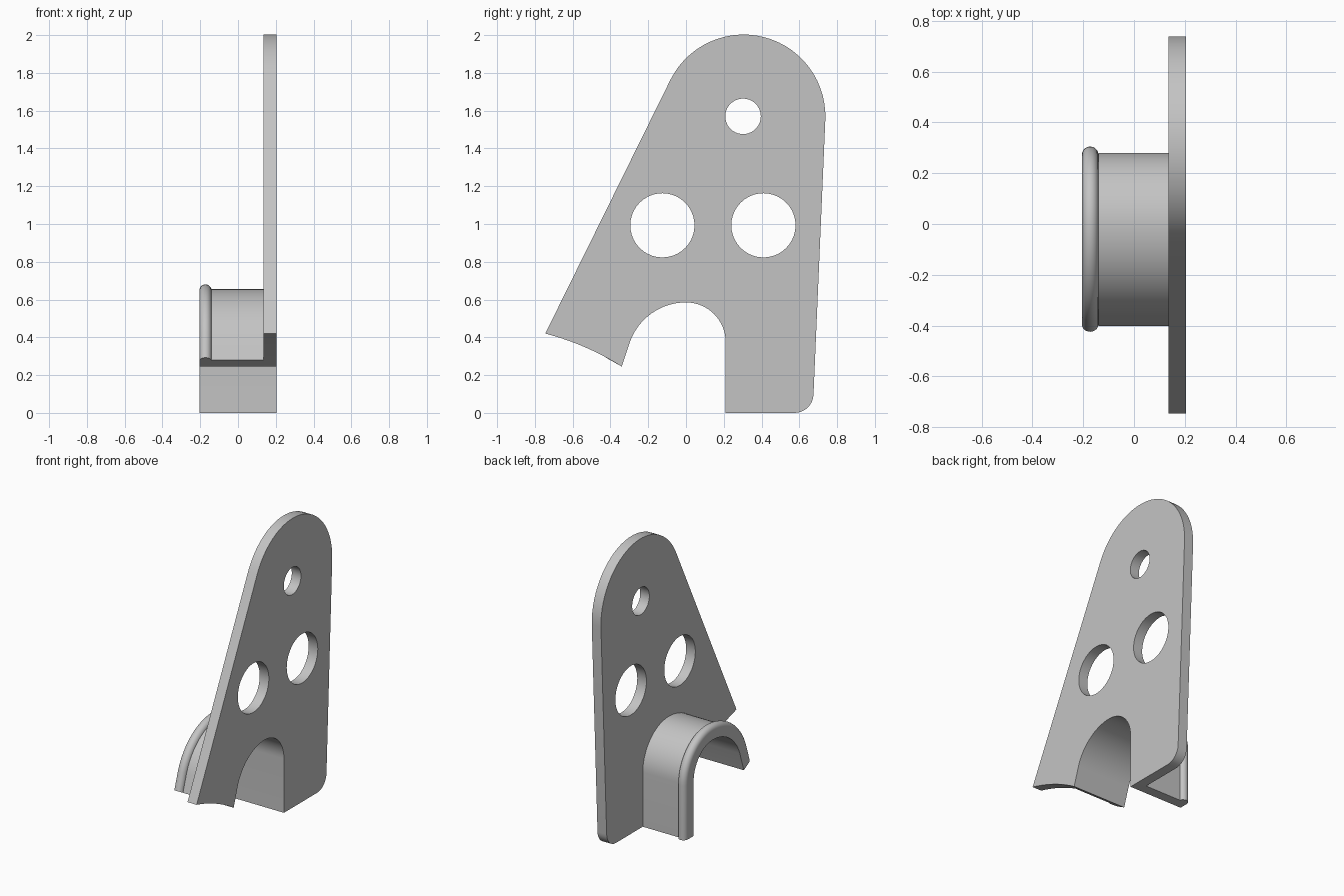
import bpy, bmesh
from math import sin, cos, radians, pi
from mathutils import Vector

default = bpy.data.objects.get("Cube")
if default:
    bpy.data.objects.remove(default, do_unlink=True)

grey = bpy.data.materials.new("plain grey")
grey.use_nodes = True
colour = (0.55, 0.55, 0.55, 1)
grey.diffuse_color = colour
grey.node_tree.nodes["Principled BSDF"].inputs["Base Color"].default_value = colour

PLATE_IN, PLATE_OUT, RIM = 0.135, 0.205, -0.205


def arc(cy, cz, r, start, end, steps):
    """Points on a circle in the y-z plane, angles in degrees."""
    angles = [radians(start + (end - start) * i / steps) for i in range(steps + 1)]
    return [(cy + r * cos(a), cz + r * sin(a)) for a in angles]


def finish(bm, name):
    bmesh.ops.recalc_face_normals(bm, faces=bm.faces[:])
    mesh = bpy.data.meshes.new(name)
    bm.to_mesh(mesh)
    bm.free()
    mesh.materials.append(grey)
    obj = bpy.data.objects.new(name, mesh)
    bpy.context.collection.objects.link(obj)
    bpy.ops.object.select_all(action='DESELECT')
    obj.select_set(True)
    bpy.context.view_layer.objects.active = obj
    bpy.ops.object.shade_smooth_by_angle(angle=radians(30))
    return obj


# Inner line of the arched opening, from the foot over the top to the front end
arch = [(0.21, 0)]
arch += arc(0, 0.375, 0.21, 0, 90, 16)
arch += arc(0, 0.27, 0.315, 90, 160, 16)[1:]
arch += [(-0.34, 0.245)]

# Plate outline: arch, curved lower front edge, rounded top, rounded heel
a, b = Vector(arch[-1]), Vector((-0.745, 0.42))
bulge = Vector((0.4, 0.92)) * 0.017
lower_edge = [tuple(a.lerp(b, t) + bulge * 4 * t * (1 - t))
              for t in [i / 10 for i in range(1, 11)]]
outline = arch + lower_edge
outline += arc(0.305, 1.57, 0.433, 153.4, -2, 28)
outline += arc(0.575, 0.1, 0.1, -2, -90, 8)

holes = [arc(y, z, r, 0, 360, 40)[:-1]
         for y, z, r in ((-0.125, 0.993, 0.17), (0.41, 0.993, 0.17), (0.302, 1.57, 0.094))]

bm = bmesh.new()
for loop in [outline] + holes:
    verts = [bm.verts.new((PLATE_IN, y, z)) for y, z in loop]
    for i, v in enumerate(verts):
        bm.edges.new((v, verts[i - 1]))
bmesh.ops.triangle_fill(bm, edges=bm.edges[:], use_beauty=True, normal=(1, 0, 0))
out = bmesh.ops.extrude_face_region(bm, geom=bm.faces[:], use_keep_orig=True)
moved = [g for g in out["geom"] if isinstance(g, bmesh.types.BMVert)]
bmesh.ops.translate(bm, verts=moved, vec=(PLATE_OUT - PLATE_IN, 0, 0))
finish(bm, "side_plate")

# Sleeve section as (x, distance outward from the arch), ending in a rounded bead
bead_r = 0.0325
section = [(PLATE_IN, 0), (PLATE_IN, 0.07), (RIM + 2 * bead_r, 0.07)]
section += arc(RIM + bead_r, 0.0625, bead_r, 0, 180, 10)
section += [(RIM, 0)]

# Outward direction at each arch point; the front end follows the plate's lower edge
normals = []
for i in range(len(arch)):
    before, after = arch[max(i - 1, 0)], arch[min(i + 1, len(arch) - 1)]
    d = (Vector(after) - Vector(before)).normalized()
    normals.append(Vector((d.y, -d.x)))
normals[0] = normals[1] = Vector((1, 0))
normals[-2] = Vector((cos(radians(160)), sin(radians(160))))
normals[-1] = Vector((-0.886, 0.5))

bm = bmesh.new()
rings = [[bm.verts.new((x, p[0] + n.x * d, p[1] + n.y * d)) for x, d in section]
         for p, n in zip(arch, normals)]
for r0, r1 in zip(rings, rings[1:]):
    for j in range(1, len(section)):
        bm.faces.new((r0[j], r1[j], r1[j - 1], r0[j - 1]))
    bm.faces.new((r0[0], r1[0], r1[-1], r0[-1]))
bm.faces.new(rings[0])
bm.faces.new(rings[-1])
finish(bm, "arched_sleeve")
